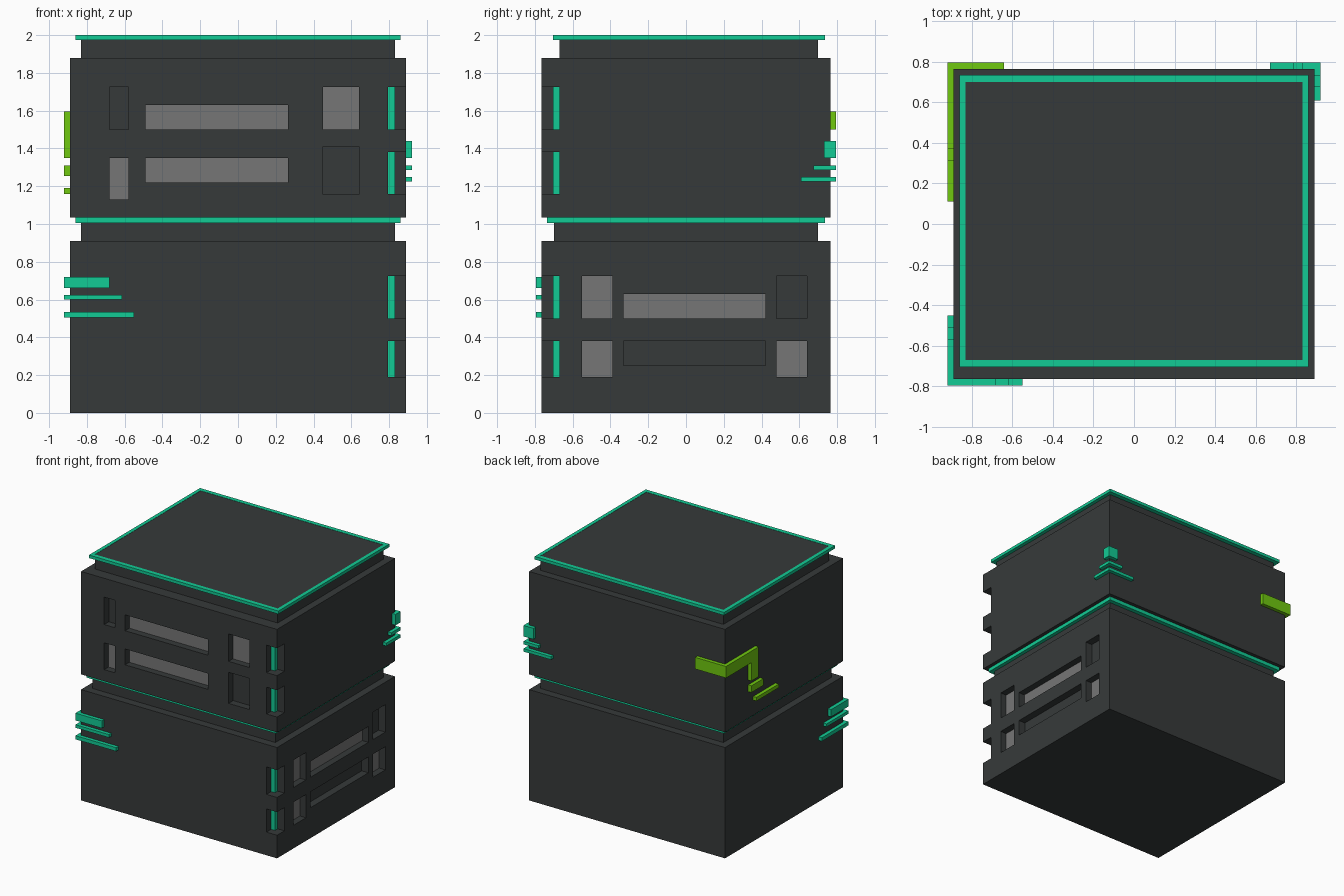
import bpy, bmesh

if "Cube" in bpy.data.objects:
    bpy.data.objects.remove(bpy.data.objects["Cube"])


def material(name, r, g, b):
    m = bpy.data.materials.new(name)
    m.diffuse_color = (r, g, b, 1)
    m.use_nodes = True
    m.node_tree.nodes["Principled BSDF"].inputs["Base Color"].default_value = m.diffuse_color
    return m


DARK = material("charcoal", 0.037, 0.042, 0.042)
TEAL = material("teal glow", 0.006, 0.60, 0.30)
LIME = material("lime paint", 0.16, 0.58, 0.005)
GREY = material("grey panel", 0.18, 0.18, 0.18)

HX, HY, T = 0.89, 0.765, 0.03      # body half sizes, strip thickness
DEPTH = 0.06                       # recess depth


def add_box(bm, x0, x1, y0, y1, z0, z1):
    v = bmesh.ops.create_cube(bm, size=1)["verts"]
    for p in v:
        p.co = (x1 if p.co.x > 0 else x0, y1 if p.co.y > 0 else y0, z1 if p.co.z > 0 else z0)


def make(name, boxes, mat):
    bm = bmesh.new()
    for b in boxes:
        add_box(bm, *b)
    me = bpy.data.meshes.new(name)
    bm.to_mesh(me)
    bm.free()
    me.materials.append(mat)
    ob = bpy.data.objects.new(name, me)
    bpy.context.collection.objects.link(ob)
    return ob


def prism(name, pts, z0, z1, mat):
    bm = bmesh.new()
    f = bm.faces.new([bm.verts.new((x, y, z0)) for x, y in pts])
    top = bmesh.ops.extrude_face_region(bm, geom=[f])["geom"]
    for v in top:
        if isinstance(v, bmesh.types.BMVert):
            v.co.z = z1
    bmesh.ops.recalc_face_normals(bm, faces=bm.faces)
    me = bpy.data.meshes.new(name)
    bm.to_mesh(me)
    bm.free()
    me.materials.append(mat)
    bpy.context.collection.objects.link(bpy.data.objects.new(name, me))


def corner_strip(name, sx, sy, x_end, y_end, z0, z1, mat):
    """L-shaped strip wrapped round one vertical corner of the body."""
    ox, oy, ix, iy = sx * (HX + T), sy * (HY + T), sx * HX, sy * HY
    prism(name, [(ox, oy), (x_end, oy), (x_end, iy), (ix, iy), (ix, y_end), (ox, y_end)], z0, z1, mat)


def carved_block(name, z0, z1, cutters):
    body = make(name, [(-HX, HX, -HY, HY, z0, z1)], DARK)
    cut = make(name + "_cutter", cutters, DARK)
    cut.hide_render = True
    mod = body.modifiers.new("recesses", 'BOOLEAN')
    mod.operation, mod.object, mod.solver = 'DIFFERENCE', cut, 'EXACT'
    dg = bpy.context.evaluated_depsgraph_get()
    me = bpy.data.meshes.new_from_object(body.evaluated_get(dg))
    body.modifiers.clear()
    body.data = me
    bpy.data.objects.remove(cut)


# Window layouts: along0, along1, z0, z1, is_grey
front_windows = [(-.68, -.58, 1.5, 1.725, 0), (-.68, -.58, 1.13, 1.35, 1),
                 (-.49, .265, 1.5, 1.63, 1), (-.49, .265, 1.22, 1.35, 1),
                 (.45, .64, 1.5, 1.725, 1), (.45, .64, 1.155, 1.41, 0)]
side_windows = [(-.55, -.39, .5, .725, 1), (-.55, -.39, .19, .38, 1),
                (-.33, .42, .5, .63, 1), (-.33, .42, .25, .38, 0),
                (.48, .64, .5, .725, 0), (.48, .64, .19, .38, 1)]
NX, NY = 0.795, -0.67              # inner corner of the notches
low_notches = [(.19, .38), (.5, .725)]
high_notches = [(1.16, 1.38), (1.5, 1.725)]


def notch(z):
    return (NX, 1.0, -1.0, NY, *z)


# Two main blocks with recesses and corner notches
carved_block("lower_block", 0, 0.91,
             [(HX - DEPTH, 1.0, a, b, c, d) for a, b, c, d, g in side_windows]
             + [notch(z) for z in low_notches])
carved_block("upper_block", 1.035, 1.88,
             [(a, b, -1.0, -HY + DEPTH, c, d) for a, b, c, d, g in front_windows]
             + [notch(z) for z in high_notches])

# Grey plates at the back of the recesses
make("side_panels", [(HX - DEPTH - .002, HX - DEPTH + .005, a, b, c, d)
                     for a, b, c, d, g in side_windows if g], GREY)
make("front_panels", [(a, b, -HY + DEPTH - .005, -HY + DEPTH + .002, c, d)
                      for a, b, c, d, g in front_windows if g], GREY)

# Glowing bars inside the corner notches
make("notch_lights", [(NX, NX + .035, NY - .035, NY, *z) for z in low_notches + high_notches], TEAL)

# Necks and the teal rims on top of them
for name, y0, z0, z1 in (("lower", -.70, .91, 1.035), ("upper", -.67, 1.88, 1.998)):
    make(name + "_neck", [(-.83, .83, y0, .70, z0, z1)], DARK)
    r0, r1 = (1.005, 1.035) if name == "lower" else (1.975, 2.0)
    a, b = y0 - .035, .735
    make(name + "_rim", [(-.86, .86, a, y0, r0, r1), (-.86, .86, .70, b, r0, r1),
                         (-.86, -.83, y0, .70, r0, r1), (.83, .86, y0, .70, r0, r1)], TEAL)

# Teal strips on the lower front left corner
for i, (x, y, z0, z1) in enumerate([(-.68, -.57, .66, .72), (-.615, -.51, .60, .625), (-.55, -.45, .505, .535)]):
    corner_strip(f"front_left_strip_{i}", -1, -1, x, y, z0, z1, TEAL)

# Teal strips on the upper back right corner
for i, (x, y, z0, z1) in enumerate([(.83, .73, 1.35, 1.44), (.785, .675, 1.285, 1.31), (.67, .61, 1.225, 1.25)]):
    corner_strip(f"back_right_strip_{i}", 1, 1, x, y, z0, z1, TEAL)

# Lime pipe on the upper back left corner, with its drop and two dashes
corner_strip("lime_band", -1, 1, -.64, .37, 1.5, 1.595, LIME)
make("lime_drop", [(-HX - T, -HX, .37, .465, 1.35, 1.5),
                   (-HX - T, -HX, .31, .465, 1.255, 1.31),
                   (-HX - T, -HX, .11, .40, 1.16, 1.19)], LIME)
